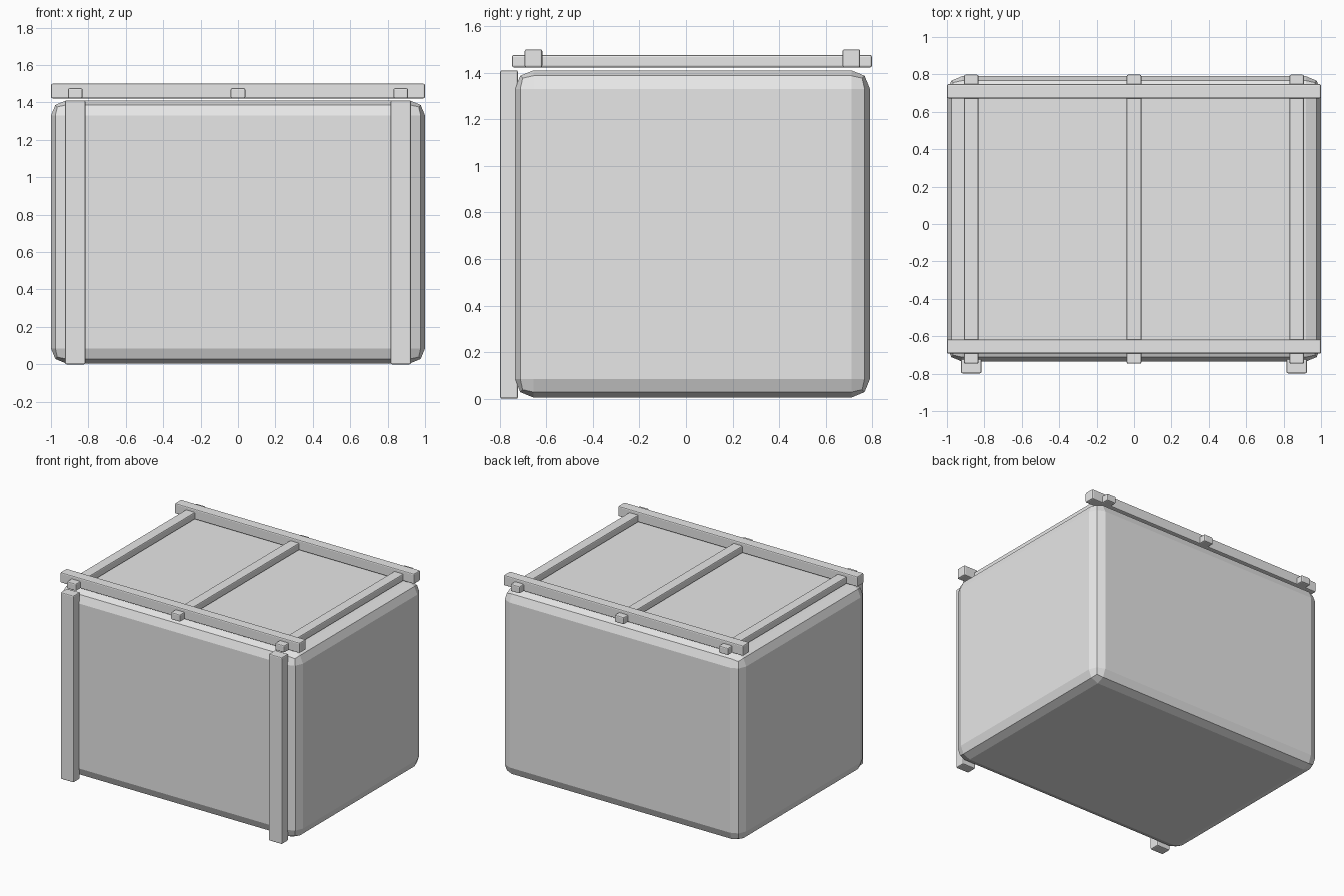
import bpy
from mathutils import Vector

cube = bpy.data.objects.get("Cube")
if cube:
    bpy.data.objects.remove(cube, do_unlink=True)

grey = bpy.data.materials.new("plain grey")
grey.use_nodes = True
GREY = (0.8, 0.8, 0.8, 1)
grey.diffuse_color = GREY
grey.node_tree.nodes["Principled BSDF"].inputs["Base Color"].default_value = GREY


def box(name, low, high, bevel, segments):
    """Bevelled box between two opposite corners."""
    low, high = Vector(low), Vector(high)
    bpy.ops.mesh.primitive_cube_add(size=1, location=(low + high) / 2)
    ob = bpy.context.object
    ob.name = name
    ob.scale = high - low
    bpy.ops.object.transform_apply(location=False, rotation=False, scale=True)
    ob.data.materials.append(grey)
    mod = ob.modifiers.new("soft edges", "BEVEL")
    mod.width = bevel
    mod.segments = segments
    mod.limit_method = "NONE"
    return ob


# Main crate body with wide chamfered edges
box("crate_body", (-1, -0.735, 0.005), (1, 0.79, 1.41), 0.08, 2)

# Long rails across the top
for name, y in (("front_rail", -0.655), ("back_rail", 0.71)):
    box(name, (-1, y - 0.038, 1.422), (1, y + 0.038, 1.5), 0.008, 2)

# Cross slats running front to back under the rails
for name, x in (("right_slat", -0.87), ("middle_slat", 0), ("left_slat", 0.87)):
    box(name, (x - 0.039, -0.747, 1.422), (x + 0.039, 0.798, 1.476), 0.008, 2)

# Upright posts on the front
for name, x in (("right_post", -0.87), ("left_post", 0.87)):
    box(name, (x - 0.055, -0.798, 0), (x + 0.055, -0.721, 1.41), 0.008, 2)
